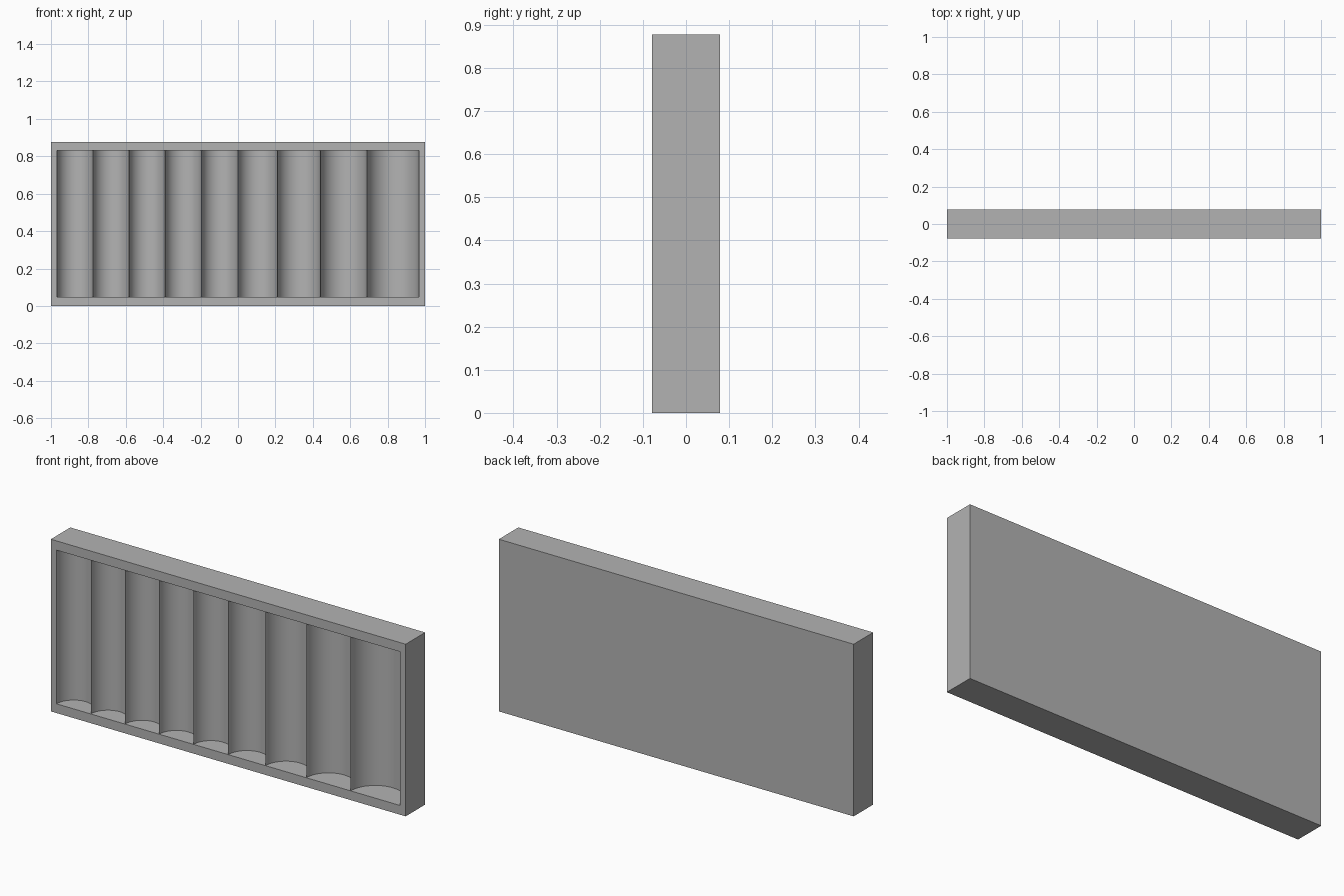
import bpy, bmesh, math

cube = bpy.data.objects.get("Cube")
if cube:
    bpy.data.objects.remove(cube, do_unlink=True)

# Overall size and groove layout
HALF_W, HALF_D, HEIGHT = 1.0, 0.0785, 0.877
Z_LOW, Z_HIGH = 0.047, 0.83
EDGES = [-0.968, -0.775, -0.582, -0.389, -0.195, 0.0, 0.21, 0.44, 0.69, 0.968]
SEGMENTS = 32

grey = bpy.data.materials.new("plain grey")
grey.use_nodes = True
colour = (0.45, 0.45, 0.45, 1)
grey.diffuse_color = colour
grey.node_tree.nodes["Principled BSDF"].inputs["Base Color"].default_value = colour

bm = bmesh.new()


def row(points, z):
    return [bm.verts.new((x, y, z)) for x, y in points]


# Outer block, open at the front
corners = [(-HALF_W, -HALF_D), (HALF_W, -HALF_D), (HALF_W, HALF_D), (-HALF_W, HALF_D)]
low, high = row(corners, 0), row(corners, HEIGHT)
bm.faces.new(low[::-1])
bm.faces.new(high)
for i in (1, 2, 3):
    j = (i + 1) % 4
    bm.faces.new((low[i], low[j], high[j], high[i]))

# Front rim around the grooves
rim = [(x, -HALF_D) for x in EDGES]
rim_low, rim_high = row(rim, Z_LOW), row(rim, Z_HIGH)
bm.faces.new([low[0], low[1]] + rim_low[::-1])
bm.faces.new([high[1], high[0]] + rim_high)
bm.faces.new((low[0], rim_low[0], rim_high[0], high[0]))
bm.faces.new((low[1], high[1], rim_high[-1], rim_low[-1]))

# Half-round grooves with flat ends
for k in range(len(EDGES) - 1):
    centre = (EDGES[k] + EDGES[k + 1]) / 2
    radius = (EDGES[k + 1] - EDGES[k]) / 2
    angles = [math.pi * (1 - s / SEGMENTS) for s in range(1, SEGMENTS)]
    arc = [(centre + radius * math.cos(a), -HALF_D + radius * math.sin(a)) for a in angles]
    floor = [rim_low[k]] + row(arc, Z_LOW) + [rim_low[k + 1]]
    ceiling = [rim_high[k]] + row(arc, Z_HIGH) + [rim_high[k + 1]]
    bm.faces.new(floor[::-1])
    bm.faces.new(ceiling)
    for s in range(SEGMENTS):
        bm.faces.new((floor[s], floor[s + 1], ceiling[s + 1], ceiling[s]))

bmesh.ops.recalc_face_normals(bm, faces=bm.faces)
mesh = bpy.data.meshes.new("grooved_tray")
bm.to_mesh(mesh)
bm.free()
mesh.materials.append(grey)
tray = bpy.data.objects.new("grooved_tray", mesh)
bpy.context.collection.objects.link(tray)

# Smooth grooves, crisp edges
bpy.ops.object.select_all(action="DESELECT")
tray.select_set(True)
bpy.context.view_layer.objects.active = tray
bpy.ops.object.shade_smooth_by_angle(angle=math.radians(30))
